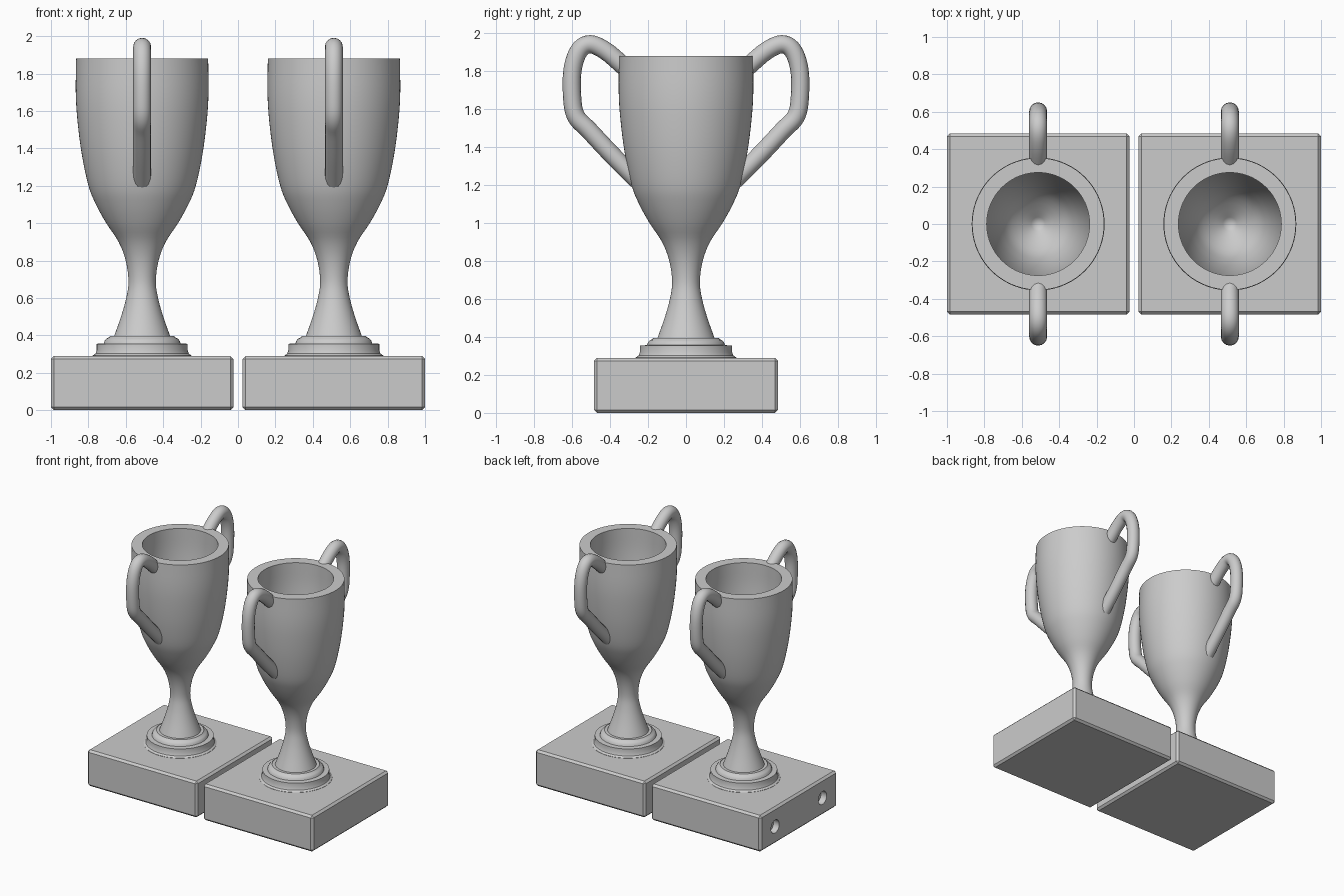
import bpy, bmesh, math
from mathutils import Vector

cube = bpy.data.objects.get("Cube")
if cube:
    bpy.data.objects.remove(cube, do_unlink=True)

grey = bpy.data.materials.new("plain grey")
grey.use_nodes = True
colour = (0.6, 0.6, 0.6, 1)
grey.diffuse_color = colour
grey.node_tree.nodes["Principled BSDF"].inputs["Base Color"].default_value = colour


def activate(obj):
    bpy.ops.object.select_all(action='DESELECT')
    obj.select_set(True)
    bpy.context.view_layer.objects.active = obj


def mesh_object(name, bm):
    bmesh.ops.recalc_face_normals(bm, faces=bm.faces)
    mesh = bpy.data.meshes.new(name)
    bm.to_mesh(mesh)
    bm.free()
    obj = bpy.data.objects.new(name, mesh)
    bpy.context.collection.objects.link(obj)
    mesh.materials.append(grey)
    return obj


def smooth(obj, degrees=35):
    activate(obj)
    bpy.ops.object.shade_smooth_by_angle(angle=math.radians(degrees))


def spline(points, steps=4):
    """Catmull-Rom curve through the points."""
    p = [Vector(q) for q in points]
    p = [2 * p[0] - p[1]] + p + [2 * p[-1] - p[-2]]
    out = []
    for a, b, c, d in zip(p, p[1:], p[2:], p[3:]):
        for i in range(steps):
            t = i / steps
            out.append(0.5 * (2 * b + (c - a) * t + (2 * a - 5 * b + 4 * c - d) * t ** 2
                              + (3 * b - a - 3 * c + d) * t ** 3))
    return out + [p[-2]]


def lathe(name, profile, x, sides=72):
    bm = bmesh.new()
    verts = [bm.verts.new((r, 0, z)) for r, z in profile]
    edges = [bm.edges.new(pair) for pair in zip(verts, verts[1:])]
    bmesh.ops.spin(bm, geom=verts + edges, cent=(0, 0, 0), axis=(0, 0, 1),
                   angle=math.tau, steps=sides)
    bmesh.ops.remove_doubles(bm, verts=bm.verts, dist=0.0001)
    obj = mesh_object(name, bm)
    obj.location.x = x
    smooth(obj)
    return obj


# Profiles as radius and height
FOOT = [(0, .28), (.265, .28), (.265, .292), (.25, .302), (.243, .32), (.243, .355),
        (.205, .357), (.2, .372), (.19, .383), (.176, .39), (.172, .396), (0, .396)]
OUTER = [(.152, .39), (.113, .5), (.085, .6), (.073, .69), (.088, .8), (.126, .9),
         (.192, 1.0), (.247, 1.1), (.287, 1.2), (.323, 1.37), (.346, 1.55),
         (.355, 1.7), (.353, 1.88)]
INNER = [(.275, 1.88), (.275, 1.7), (.262, 1.53), (.238, 1.37), (.2, 1.23),
         (.14, 1.12), (0, 1.0)]
# Handle centre line as distance from the axis and height
HANDLE = [(.315, 1.815), (.42, 1.905), (.505, 1.943), (.565, 1.907), (.599, 1.8),
          (.599, 1.65), (.578, 1.56), (.51, 1.488), (.39, 1.36), (.255, 1.225)]


def make_base(name, x):
    bm = bmesh.new()
    bmesh.ops.create_cube(bm, size=1)
    bmesh.ops.scale(bm, vec=(.975, .97, .29), verts=bm.verts)
    bmesh.ops.bevel(bm, geom=bm.edges[:], offset=.016, segments=1, affect='EDGES')
    base = mesh_object(name, bm)
    base.location = (x, 0, .145)
    # Two blind round holes in one end
    for y in (-.3, .3):
        bpy.ops.mesh.primitive_cylinder_add(vertices=32, radius=.052, depth=.1,
                                            location=(x - .4875, y, .14),
                                            rotation=(0, math.pi / 2, 0))
        cutter = bpy.context.object
        cutter.name = "hole_cutter"
        cutter.hide_render = True
        cutter.data.materials.append(grey)
        mod = base.modifiers.new("hole", 'BOOLEAN')
        mod.operation = 'DIFFERENCE'
        mod.solver = 'EXACT'
        mod.object = cutter
        activate(base)
        bpy.ops.object.modifier_apply(modifier=mod.name)
        bpy.data.objects.remove(cutter, do_unlink=True)
    smooth(base, 30)


def make_handle(name, x, side):
    path = spline([(0, side * y, z) for y, z in HANDLE], 5)
    curve = bpy.data.curves.new(name, 'CURVE')
    curve.dimensions = '3D'
    curve.bevel_depth = .048
    curve.bevel_resolution = 6
    curve.use_fill_caps = True
    line = curve.splines.new('POLY')
    line.points.add(len(path) - 1)
    for point, co in zip(line.points, path):
        point.co = (*co, 1)
    curve.materials.append(grey)
    obj = bpy.data.objects.new(name, curve)
    bpy.context.collection.objects.link(obj)
    obj.location.x = x
    activate(obj)
    bpy.ops.object.convert(target='MESH')
    smooth(bpy.context.object, 50)


# Two matching trophies side by side
for label, x in (("right", -.5125), ("left", .5125)):
    make_base(label + "_base", x)
    lathe(label + "_foot", FOOT, x)
    lathe(label + "_cup", spline(OUTER) + spline(INNER), x)
    for end, side in (("front", -1), ("back", 1)):
        make_handle(f"{label}_{end}_handle", x, side)
